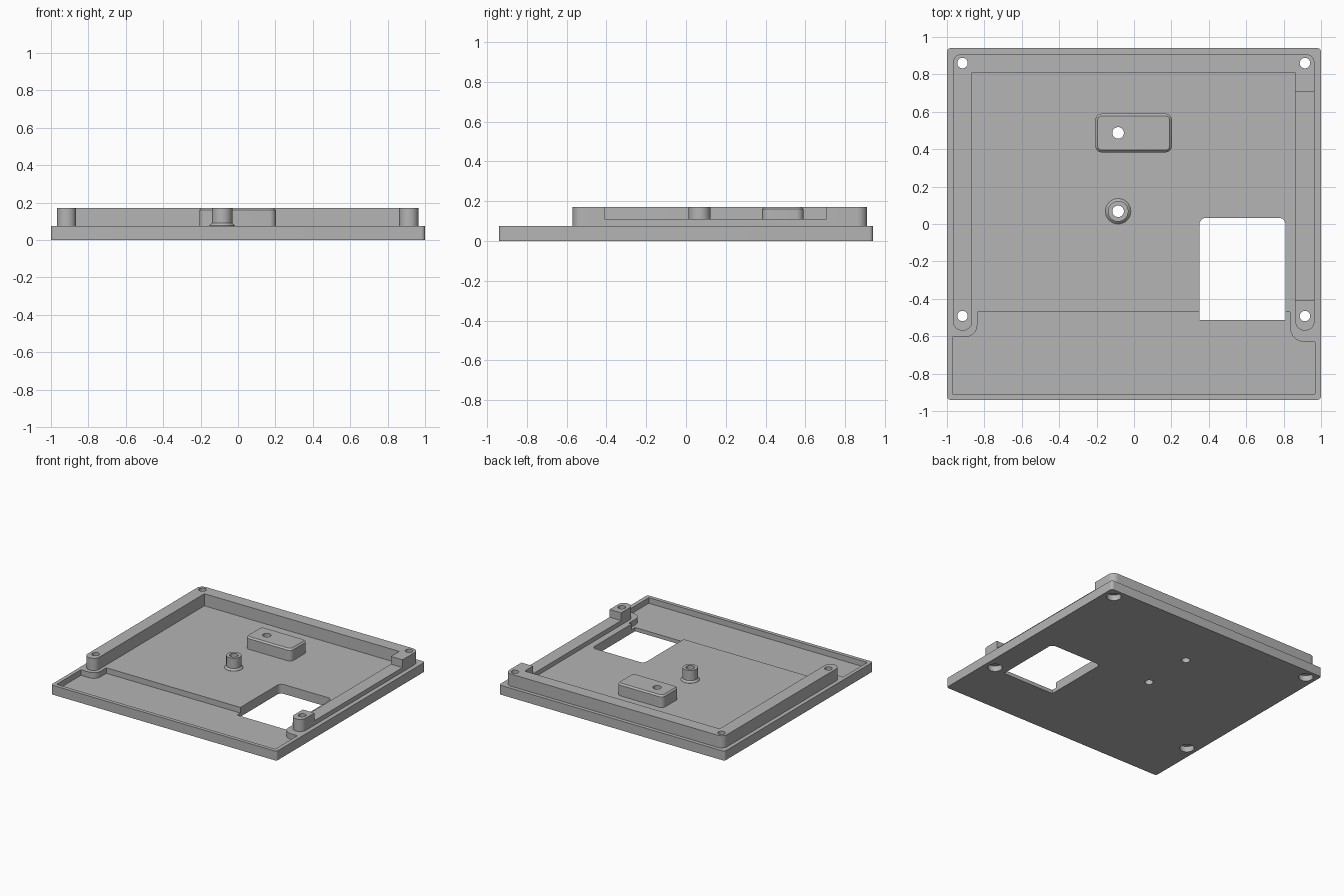
import bpy, bmesh, math
from mathutils import Vector

if "Cube" in bpy.data.objects:
    bpy.data.objects.remove(bpy.data.objects["Cube"])

grey = bpy.data.materials.new("light_grey")
grey.diffuse_color = (0.46, 0.46, 0.46, 1)
grey.use_nodes = True
grey.node_tree.nodes["Principled BSDF"].inputs["Base Color"].default_value = grey.diffuse_color
TOP, DECK, FLOOR = 0.172, 0.075, 0.03


def rounded(points, segs=8):
    """Outline from (x, y, radius) corners, each rounded by an arc."""
    out = []
    for i, (x, y, r) in enumerate(points):
        p = Vector((x, y))
        if r == 0:
            out.append(p)
            continue
        a = (Vector(points[i - 1][:2]) - p).normalized()
        b = (Vector(points[(i + 1) % len(points)][:2]) - p).normalized()
        c = p + (a + b) * r          # right-angled corners
        for k in range(segs + 1):
            t = k / segs * math.pi / 2
            out.append(c - b * r * math.cos(t) - a * r * math.sin(t))
    return out


def box_outline(x0, x1, y0, y1, r=0.0):
    return rounded([(x0, y0, r), (x1, y0, r), (x1, y1, r), (x0, y1, r)])


def prism(name, outline, z0, z1, bevel_top=0.0):
    bm = bmesh.new()
    base = bm.faces.new([bm.verts.new((p[0], p[1], z0)) for p in outline])
    top = bmesh.ops.extrude_face_region(bm, geom=[base])["geom"]
    verts = [g for g in top if isinstance(g, bmesh.types.BMVert)]
    bmesh.ops.translate(bm, verts=verts, vec=(0, 0, z1 - z0))
    if bevel_top:
        edges = [e for e in bm.edges if all(v.co.z > z1 - 1e-5 for v in e.verts)]
        bmesh.ops.bevel(bm, geom=edges, offset=bevel_top, segments=1, affect='EDGES')
    bmesh.ops.recalc_face_normals(bm, faces=bm.faces)
    return finish(name, bm)


def lathe(name, x, y, profile, segs=32):
    """Closed solid of revolution from (radius, z) rings."""
    bm = bmesh.new()
    rings = [[bm.verts.new((x + r * math.cos(2 * math.pi * i / segs),
                            y + r * math.sin(2 * math.pi * i / segs), z))
              for i in range(segs)] for r, z in profile]
    for lo, hi in zip(rings, rings[1:]):
        for i in range(segs):
            j = (i + 1) % segs
            bm.faces.new((lo[i], lo[j], hi[j], hi[i]))
    bm.faces.new(rings[0])
    bm.faces.new(rings[-1])
    bmesh.ops.recalc_face_normals(bm, faces=bm.faces)
    return finish(name, bm)


def finish(name, bm):
    mesh = bpy.data.meshes.new(name)
    bm.to_mesh(mesh)
    bm.free()
    mesh.materials.append(grey)
    ob = bpy.data.objects.new(name, mesh)
    bpy.context.collection.objects.link(ob)
    return ob


def combine(target, tool, op):
    bpy.context.view_layer.objects.active = target
    mod = target.modifiers.new("bool", 'BOOLEAN')
    mod.operation, mod.object, mod.solver = op, tool, 'EXACT'
    bpy.ops.object.modifier_apply(modifier=mod.name)
    bpy.data.objects.remove(tool)


# Base plate with a sunken front bay that steps around the two front feet
tray = prism("tray", box_outline(-1, 1, -0.94, 0.94, 0.02), 0, DECK)
bay = rounded([(-0.97, -0.91, 0), (0.967, -0.91, 0), (0.967, -0.63, 0),
               (0.835, -0.63, 0.075), (0.835, -0.47, 0), (-0.838, -0.47, 0),
               (-0.838, -0.603, 0.06), (-0.97, -0.603, 0)])
combine(tray, prism("bay_cutter", bay, FLOOR, 0.3), 'DIFFERENCE')

# Raised wall on three sides, round-ended at the front
wall = rounded([(-0.968, -0.57, 0.05), (-0.865, -0.57, 0.05), (-0.865, 0.81, 0),
                (0.862, 0.81, 0), (0.862, -0.57, 0.05), (0.965, -0.57, 0.05),
                (0.965, 0.91, 0.05), (-0.968, 0.91, 0.05)])
wall = prism("wall", wall, 0.05, TOP)
notch = prism("notch_cutter", box_outline(0.8, 1.1, -0.41, 0.705), 0.11, 0.3)
combine(wall, notch, 'DIFFERENCE')
combine(tray, wall, 'UNION')

# Rounded block and flared post on the deck
block = prism("block", box_outline(-0.207, 0.203, 0.383, 0.59, 0.035), 0.05, TOP, 0.012)
combine(tray, block, 'UNION')
post = lathe("post", -0.085, 0.068,
             [(0.068, 0.05), (0.068, DECK + 0.002), (0.055, 0.09), (0.055, TOP)])
combine(tray, post, 'UNION')

# Window through the plate, rounded at its rear corners
window = rounded([(0.35, -0.512, 0), (0.81, -0.512, 0), (0.81, 0.033, 0.035), (0.35, 0.033, 0.035)])
combine(tray, prism("window_cutter", window, -0.1, 0.3), 'DIFFERENCE')

# Corner screw holes, counterbored from below
for x in (-0.917, 0.914):
    for y in (-0.492, 0.86):
        hole = lathe("screw_cutter", x, y,
                     [(0.053, -0.1), (0.053, 0.045), (0.028, 0.0451), (0.028, 0.3)])
        combine(tray, hole, 'DIFFERENCE')

# Holes through the block and the post
for y in (0.487, 0.068):
    combine(tray, lathe("pin_cutter", -0.085, y, [(0.031, -0.1), (0.031, 0.3)]), 'DIFFERENCE')

bpy.ops.object.select_all(action='DESELECT')
tray.select_set(True)
bpy.context.view_layer.objects.active = tray
bpy.ops.object.shade_smooth_by_angle(angle=math.radians(30))
